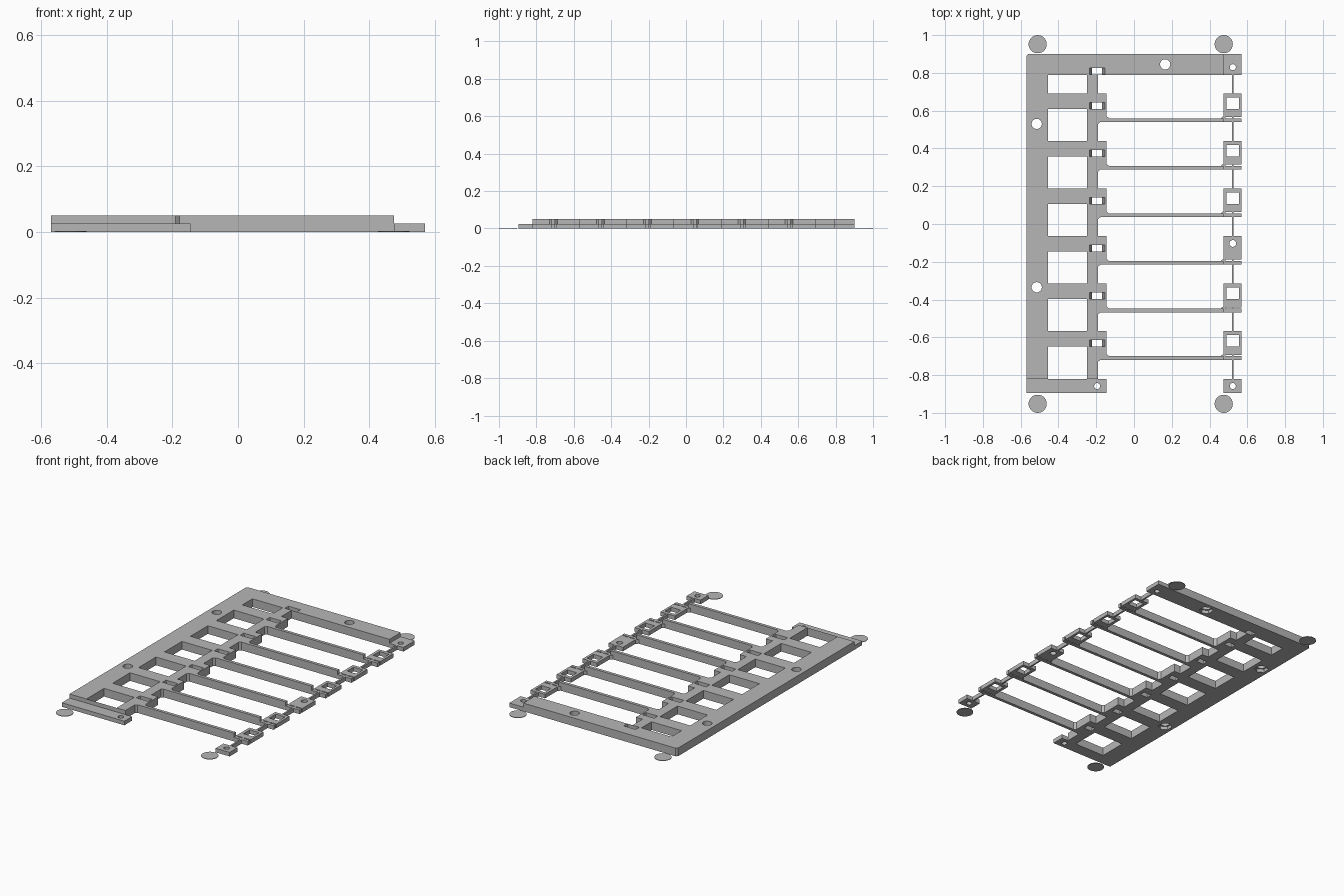
import bpy, bmesh, math
from mathutils import Matrix

if "Cube" in bpy.data.objects:
    bpy.data.objects.remove(bpy.data.objects["Cube"])

grey = bpy.data.materials.new("plain grey")
grey.use_nodes = True
grey.diffuse_color = (0.47, 0.47, 0.47, 1)
grey.node_tree.nodes["Principled BSDF"].inputs["Base Color"].default_value = grey.diffuse_color

TALL, LOW = 0.05, 0.025
PITCH = 0.2517
ROW_TOPS = [0.692 - PITCH * i for i in range(6)]
STRIP_DROP, HALF = 0.143, 0.0095     # strip centre below a row top, half strip width


def rect(x0, x1, y0, y1):
    return [(x0, y0), (x1, y0), (x1, y1), (x0, y1)]


def circle(x, y, r, n=32):
    return [(x + r * math.cos(math.tau * i / n), y + r * math.sin(math.tau * i / n)) for i in range(n)]


def plate(name, height, outlines):
    """Extrude filled outlines (inner ones become holes) from the ground up."""
    curve = bpy.data.curves.new(name, 'CURVE')
    curve.dimensions = '2D'
    curve.fill_mode = 'BOTH'
    curve.extrude = height / 2
    for pts in outlines:
        spline = curve.splines.new('POLY')
        spline.points.add(len(pts) - 1)
        for p, (x, y) in zip(spline.points, pts):
            p.co = (x, y, 0, 1)
        spline.use_cyclic_u = True
    temp = bpy.data.objects.new(name, curve)
    bpy.context.collection.objects.link(temp)
    deps = bpy.context.evaluated_depsgraph_get()
    mesh = bpy.data.meshes.new_from_object(temp.evaluated_get(deps))
    bpy.data.objects.remove(temp)
    bm = bmesh.new()
    bm.from_mesh(mesh)
    bmesh.ops.remove_doubles(bm, verts=bm.verts, dist=1e-5)
    bmesh.ops.recalc_face_normals(bm, faces=bm.faces)
    bmesh.ops.translate(bm, verts=bm.verts, vec=(0, 0, height / 2))
    for f in bm.faces:
        f.smooth = False
    bm.to_mesh(mesh)
    bm.free()
    mesh.materials.clear()
    mesh.materials.append(grey)
    obj = bpy.data.objects.new(name, mesh)
    bpy.context.collection.objects.link(obj)
    return obj


# Main frame: outer outline with stepped tabs and long thin strips
outline = [(-0.57, -0.82), (-0.57, 0.89), (-0.56, 0.9), (0.475, 0.9), (0.475, 0.79), (-0.19, 0.79)]
for t in ROW_TOPS:
    s = t - STRIP_DROP
    outline += [(-0.19, t), (-0.145, t), (-0.145, s + 0.022), (-0.132, s + HALF),
                (0.475, s + HALF), (0.475, s - HALF), (-0.178, s - HALF), (-0.19, s - 0.02)]
outline.append((-0.19, -0.82))

# Windows between the side rail and the inner rail
window_tops = [0.79] + [t - 0.083 for t in ROW_TOPS]
window_bottoms = ROW_TOPS + [-0.82]
windows = [rect(-0.455, -0.25, b, a) for a, b in zip(window_tops, window_bottoms)]
bolts = [(-0.515, 0.53), (-0.515, -0.335), (0.165, 0.845)]
frame = plate("main_frame", TALL, [outline] + windows + [circle(x, y, 0.027) for x, y in bolts])

# Cutters: hexagonal nut recesses underneath and tapered slots
bm = bmesh.new()
for x, y in bolts:
    bmesh.ops.create_cone(bm, cap_ends=True, segments=6, radius1=0.04, radius2=0.04, depth=0.04,
                          matrix=Matrix.Translation((x, y, 0)))
for y in [0.808] + [t - 0.065 for t in ROW_TOPS]:
    made = bmesh.ops.create_cube(bm, size=1)["verts"]
    for v in made:
        half = 0.041 if v.co.z > 0 else 0.026
        v.co = (-0.195 + math.copysign(half, v.co.x), y + 0.034 * v.co.y,
                0.051 if v.co.z > 0 else -0.001)
cut_mesh = bpy.data.meshes.new("slot_cutter")
bm.to_mesh(cut_mesh)
bm.free()
cutter = bpy.data.objects.new("slot_cutter", cut_mesh)
bpy.context.collection.objects.link(cutter)
cutter.hide_render = True
mod = frame.modifiers.new("slots", 'BOOLEAN')
mod.operation = 'DIFFERENCE'
mod.solver = 'EXACT'
mod.object = cutter
cut = bpy.data.meshes.new_from_object(frame.evaluated_get(bpy.context.evaluated_depsgraph_get()))
frame.modifiers.clear()
frame.data = cut
bpy.data.objects.remove(cutter)

# Low end bar and corner pads
plate("front_bar", LOW, [rect(-0.57, -0.145, -0.895, -0.82), circle(-0.195, -0.858, 0.016)])
plate("front_pad", LOW, [rect(0.475, 0.57, -0.895, -0.82), circle(0.523, -0.858, 0.016)])
plate("back_pad", LOW, [rect(0.475, 0.57, 0.79, 0.9), circle(0.523, 0.83, 0.016)])

# Clips, low strip ends and the thin link joining them
link_start = 0.79
for i, t in enumerate(ROW_TOPS):
    s = t - STRIP_DROP
    clip = [(0.473, t), (0.57, t), (0.57, t - 0.126), (0.485, t - 0.126), (0.485, s + HALF),
            (0.458, s + HALF), (0.473, s + 0.022)]
    if i == 3:
        hole = circle(0.523, t - 0.04, 0.018)
    else:
        hole = rect(0.491, 0.555, t - 0.083, t - 0.021)
    plate(f"clip_{i + 1}", LOW, [clip, hole])
    plate(f"strip_end_{i + 1}", LOW, [rect(0.475, 0.57, s - HALF, s + HALF)])
    plate(f"link_{i + 1}", LOW, [rect(0.518, 0.528, t, link_start)])
    plate(f"short_link_{i + 1}", LOW, [rect(0.518, 0.528, s + HALF, t - 0.126)])
    link_start = s - HALF
plate("front_link", LOW, [rect(0.518, 0.528, -0.82, link_start)])

# Thin round corner discs
for side, x in (("right", -0.51), ("left", 0.475)):
    for end, y in (("front", -0.952), ("back", 0.952)):
        plate(f"{end}_{side}_disc", 0.003, [circle(x, y, 0.048, 40)])
